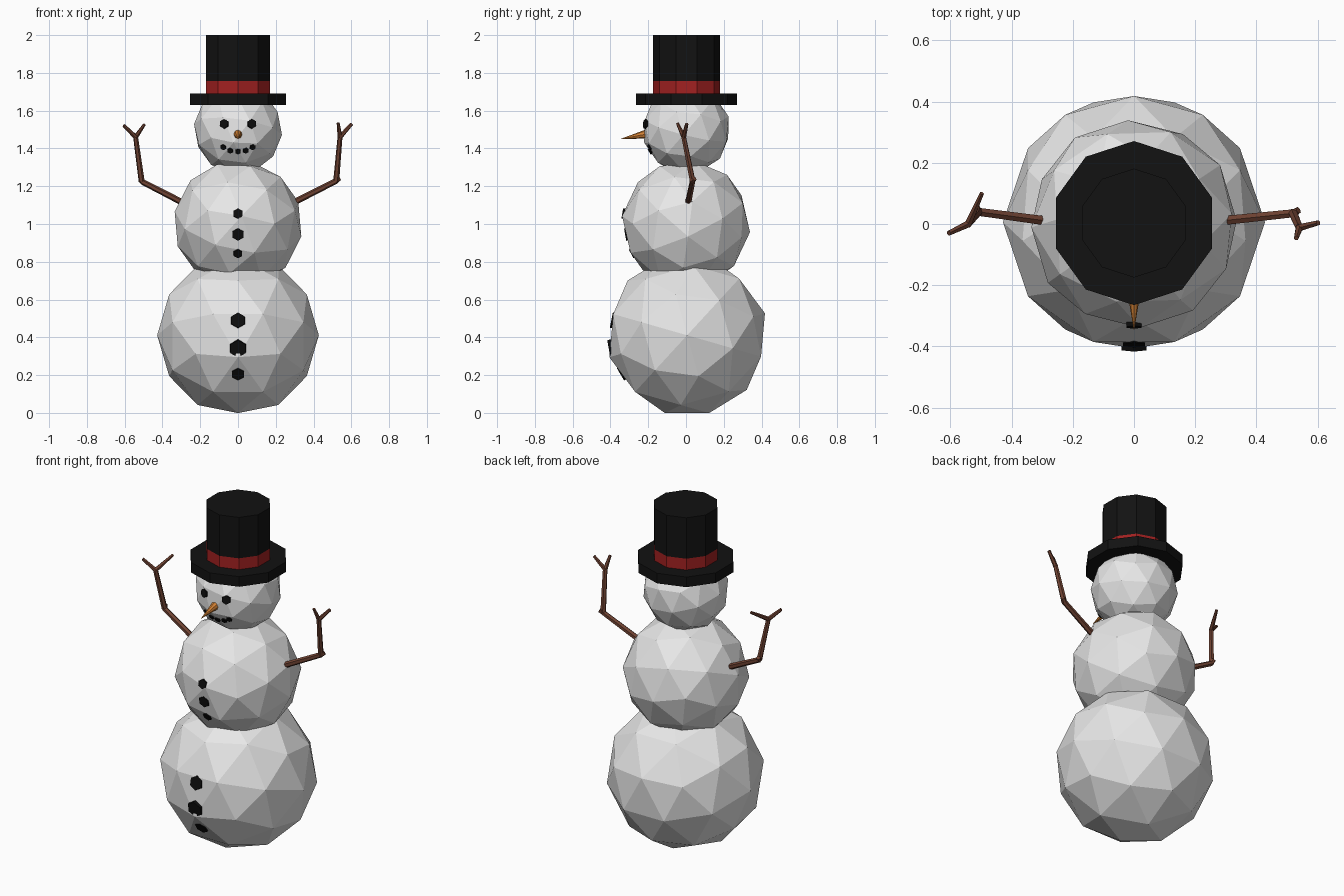
import bpy, bmesh, math
from mathutils import Vector, Matrix, Euler
from mathutils.bvhtree import BVHTree

if "Cube" in bpy.data.objects:
    bpy.data.objects.remove(bpy.data.objects["Cube"])


def material(name, rgb):
    m = bpy.data.materials.new(name)
    m.diffuse_color = (*rgb, 1)
    m.use_nodes = True
    m.node_tree.nodes["Principled BSDF"].inputs["Base Color"].default_value = m.diffuse_color
    return m


SNOW = material("snow white", (0.8, 0.8, 0.8))
COAL = material("coal black", (0.004, 0.004, 0.004))
FELT = material("hat black", (0.006, 0.006, 0.006))
RED = material("band red", (0.36, 0.015, 0.015))
WOOD = material("branch brown", (0.16, 0.055, 0.032))
CARROT = material("carrot orange", (0.65, 0.22, 0.035))


def finish(name, bm, *mats):
    mesh = bpy.data.meshes.new(name)
    bm.to_mesh(mesh)
    bm.free()
    for m in mats:
        mesh.materials.append(m)
    ob = bpy.data.objects.new(name, mesh)
    bpy.context.collection.objects.link(ob)
    return ob


def snowball(name, centre, radius, turn):
    """Low-poly ball; returns a surface lookup used to seat the coal."""
    bm = bmesh.new()
    bmesh.ops.create_icosphere(bm, subdivisions=2, radius=radius)
    rot = Euler([math.radians(a) for a in turn], 'ZXY').to_matrix().to_4x4()
    bm.transform(Matrix.Translation(centre) @ rot)
    tree = BVHTree.FromBMesh(bm)
    finish(name, bm, SNOW)
    return tree, Vector(centre)


def add_rod(bm, a, b, r1, r2, sides):
    a, b = Vector(a), Vector(b)
    d = b - a
    m = Matrix.Translation((a + b) / 2) @ d.to_track_quat('Z', 'Y').to_matrix().to_4x4()
    bmesh.ops.create_cone(bm, cap_ends=True, segments=sides, radius1=r1,
                          radius2=r2, depth=d.length, matrix=m)


def coal(name, ball, x, z, r):
    """Hexagonal lump pressed into the front of a ball."""
    tree, c = ball
    hit = tree.ray_cast(Vector((x, -2, z)), Vector((0, 1, 0)))[0]
    n = (hit - c).normalized()
    bm = bmesh.new()
    add_rod(bm, hit - n * 0.02, hit + n * 0.007, r, r * 0.95, 6)
    finish(name, bm, COAL)


# Body
base = snowball("bottom_ball", (0, 0.006, 0.411), 0.428, (-16, 0, -90))
chest = snowball("middle_ball", (0, 0, 1.0), 0.342, (24, 12, 20))
head = snowball("head_ball", (0, 0.002, 1.5), 0.235, (-14, 8, 50))

# Buttons, eyes and mouth
for i, (z, r) in enumerate([(0.49, 0.043), (0.34, 0.049), (0.207, 0.039)]):
    coal(f"bottom_button_{i}", base, 0, z, r)
for i, (z, r) in enumerate([(1.055, 0.029), (0.945, 0.035), (0.845, 0.027)]):
    coal(f"middle_button_{i}", chest, 0, z, r)
for side in (-1, 1):
    coal("eye", head, side * 0.073, 1.53, 0.027)
for x, z in [(-0.077, 1.408), (-0.041, 1.39), (0, 1.385), (0.041, 1.39), (0.077, 1.408)]:
    coal("mouth_coal", head, x, z, 0.017)

# Carrot nose
bm = bmesh.new()
add_rod(bm, (0, -0.19, 1.48), (0, -0.345, 1.45), 0.027, 0.001, 8)
finish("carrot_nose", bm, CARROT)

# Hat: brim plus crown, with the band as the lowest ring of the crown
bm = bmesh.new()
turn = Matrix.Rotation(math.pi / 2, 4, 'Z')
profile = [(0.268, 1.63), (0.268, 1.69), (0.178, 1.69), (0.178, 1.757), (0.178, 2.0)]
rings = []
for r, z in profile:
    rings.append([bm.verts.new(turn @ Vector((r * math.cos(k * math.tau / 10),
                                              r * math.sin(k * math.tau / 10), z)))
                  for k in range(10)])
for j in range(len(rings) - 1):
    for k in range(10):
        n = (k + 1) % 10
        f = bm.faces.new((rings[j][k], rings[j][n], rings[j + 1][n], rings[j + 1][k]))
        f.material_index = 1 if j == 2 else 0
bm.faces.new(rings[-1])
bm.faces.new(rings[0][::-1])
bmesh.ops.translate(bm, verts=bm.verts, vec=(0, 0.003, 0))
finish("top_hat", bm, FELT, RED)

# Branch arms: shoulder, elbow, wrist, two twig tips and an elbow nub
ARMS = {
    "right_arm": [(0.30, 0.012, 1.117), (0.52, 0.035, 1.228), (0.54, -0.012, 1.46),
                  (0.602, 0.004, 1.53), (0.53, -0.046, 1.535), (0.537, 0.045, 1.24)],
    "left_arm": [(-0.30, 0.012, 1.117), (-0.51, 0.04, 1.225), (-0.542, 0.0, 1.46),
                 (-0.605, -0.03, 1.522), (-0.497, 0.10, 1.525), (-0.515, 0.055, 1.245)],
}
for name, (shoulder, elbow, wrist, tip_a, tip_b, nub) in ARMS.items():
    bm = bmesh.new()
    add_rod(bm, shoulder, elbow, 0.017, 0.015, 6)
    add_rod(bm, elbow, wrist, 0.016, 0.013, 6)
    add_rod(bm, wrist, tip_a, 0.013, 0.009, 6)
    add_rod(bm, wrist, tip_b, 0.013, 0.008, 6)
    add_rod(bm, elbow, nub, 0.014, 0.012, 6)
    finish(name, bm, WOOD)
